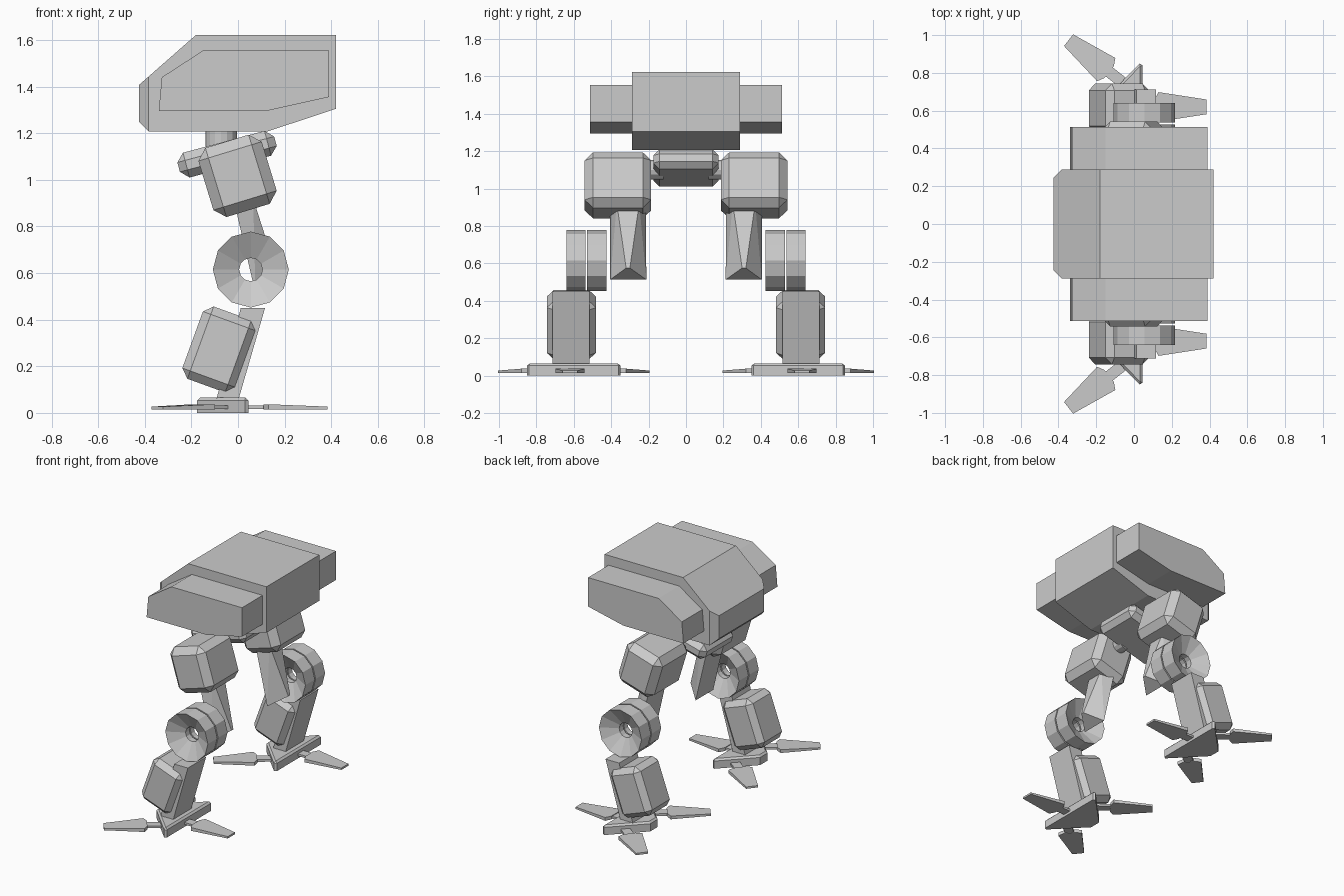
import bpy, bmesh
from math import radians, cos, sin, pi
from mathutils import Matrix, Vector

if "Cube" in bpy.data.objects:
    bpy.data.objects.remove(bpy.data.objects["Cube"])


def finish(name, bm, mirror=False):
    bmesh.ops.recalc_face_normals(bm, faces=bm.faces[:])
    me = bpy.data.meshes.new(name)
    bm.to_mesh(me)
    bm.free()
    ob = bpy.data.objects.new(name, me)
    bpy.context.collection.objects.link(ob)
    if mirror:
        m = ob.modifiers.new("Mirror", 'MIRROR')
        m.use_axis = (False, True, False)
        m.use_mirror_merge = False
    return ob


def add_prism(bm, pts, axis, a, b):
    """Extrude a 2D profile along y (xz profile) or z (xy profile)."""
    def put(p, t):
        return (p[0], t, p[1]) if axis == 'y' else (p[0], p[1], t)
    lo = [bm.verts.new(put(p, a)) for p in pts]
    hi = [bm.verts.new(put(p, b)) for p in pts]
    bm.faces.new(lo)
    top = bm.faces.new(hi)
    n = len(pts)
    for i in range(n):
        j = (i + 1) % n
        bm.faces.new((lo[i], lo[j], hi[j], hi[i]))
    return top


def bevel_box(name, centre, half, tilt, width, mirror=False):
    bm = bmesh.new()
    bmesh.ops.create_cube(bm, size=2)
    bmesh.ops.scale(bm, vec=half, verts=bm.verts)
    bmesh.ops.bevel(bm, geom=bm.edges[:], offset=width, segments=1, affect='EDGES', profile=0.5)
    bm.transform(Matrix.Translation(centre) @ Matrix.Rotation(radians(tilt), 4, 'Y'))
    return finish(name, bm, mirror)


def hull(name, pts, mirror=True):
    bm = bmesh.new()
    vs = [bm.verts.new(p) for p in pts]
    bmesh.ops.convex_hull(bm, input=vs)
    bmesh.ops.dissolve_limit(bm, angle_limit=0.01, verts=bm.verts[:], edges=bm.edges[:])
    return finish(name, bm, mirror)


def ring(bm, profile, cx, cz, n=12):
    """Revolve a closed (radius, y) profile about a y axis."""
    loops = []
    for i in range(n):
        a = 2 * pi * i / n
        loops.append([bm.verts.new((cx + r * cos(a), y, cz + r * sin(a))) for r, y in profile])
    m = len(profile)
    for i in range(n):
        A, B = loops[i], loops[(i + 1) % n]
        for k in range(m):
            l = (k + 1) % m
            bm.faces.new((A[k], A[l], B[l], B[k]))


# Main hull, with chamfered nose
bm = bmesh.new()
add_prism(bm, [(-.425, 1.207), (-.425, 1.407), (-.18, 1.622), (.42, 1.622),
               (.42, 1.305), (.125, 1.207)], 'y', -.289, .289)
edges = [e for e in bm.edges if all(v.co.x < -.42 for v in e.verts)
         and not all(v.co.z > 1.4 for v in e.verts)]
bmesh.ops.bevel(bm, geom=edges, offset=.042, segments=1, affect='EDGES', profile=0.5)
finish("hull", bm)

# Side pods
bm = bmesh.new()
add_prism(bm, [(-.34, 1.295), (-.327, 1.44), (-.15, 1.555), (.39, 1.555),
               (.39, 1.355), (.12, 1.295)], 'y', .28, .513)
finish("side_pods", bm, True)

# Neck and pelvis
bm = bmesh.new()
bmesh.ops.create_cone(bm, cap_ends=True, segments=16, radius1=.067, radius2=.067, depth=.13,
                      matrix=Matrix.Translation((-.072, 0, 1.16)))
finish("neck", bm)
bevel_box("pelvis", (-.047, 0, 1.11), (.215, .175, .055), -15, .034)

# Hip axles
bm = bmesh.new()
bmesh.ops.create_cone(bm, cap_ends=True, segments=12, radius1=.052, radius2=.052, depth=.14,
                      matrix=Matrix.Translation((-.03, .19, 1.10)) @ Matrix.Rotation(pi / 2, 4, 'X'))
finish("hip_axles", bm, True)

# Thighs and wedge-shaped struts below them
bevel_box("thighs", (-.002, .364, 1.017), (.142, .178, .155), -17, .045, True)
hull("thigh_struts", [(-.02, .215, .92), (-.02, .405, .92), (.065, .25, .92), (.065, .37, .92),
                      (.075, .212, .513), (.075, .405, .513), (.175, .30, .575), (.175, .32, .575)])

# Knee discs, dished on both outer sides
bm = bmesh.new()
ring(bm, [(.163, .64), (.163, .537), (.05, .537), (.05, .58)], .055, .615)
ring(bm, [(.163, .528), (.163, .425), (.05, .49), (.05, .528)], .055, .615)
finish("knee_discs", bm, True)

# Shins with inner struts
bevel_box("shins", (-.08, .613, .272), (.122, .131, .165), 20, .036, True)
bm = bmesh.new()
add_prism(bm, [(.012, .45), (.116, .45), (0, .05), (-.095, .05)], 'y', .515, .713)
finish("shin_struts", bm, True)

# Foot plates: triangle with bevelled top
FY = .6
bm = bmesh.new()
top = add_prism(bm, [(.045, FY - .24), (.045, FY + .24), (.03, FY + .25),
                     (-.175, FY + .04), (-.175, FY - .04), (.03, FY - .25)], 'z', 0, .065)
bmesh.ops.bevel(bm, geom=list(top.edges), offset=.012, segments=1, affect='EDGES', profile=0.5)
finish("foot_plates", bm, True)

# Three toes per foot, each with a narrow link
for name, ang, root in (("back_toes", 0, (.045, FY + .02)),
                        ("outer_toes", 142, (-.08, FY + .165)),
                        ("inner_toes", -142, (-.08, FY - .165))):
    bm = bmesh.new()
    add_prism(bm, [(-.03, -.03), (.09, -.03), (.09, .03), (-.03, .03)], 'z', .017, .032)
    top = add_prism(bm, [(.065, -.04), (.085, -.078), (.338, -.039), (.338, .039),
                         (.085, .078), (.065, .04)], 'z', .014, .037)
    for v in top.verts:
        if v.co.x > .3:
            v.co.z = .027
    bm.transform(Matrix.Translation((root[0], root[1], 0)) @ Matrix.Rotation(radians(ang), 4, 'Z'))
    finish(name, bm, True)
